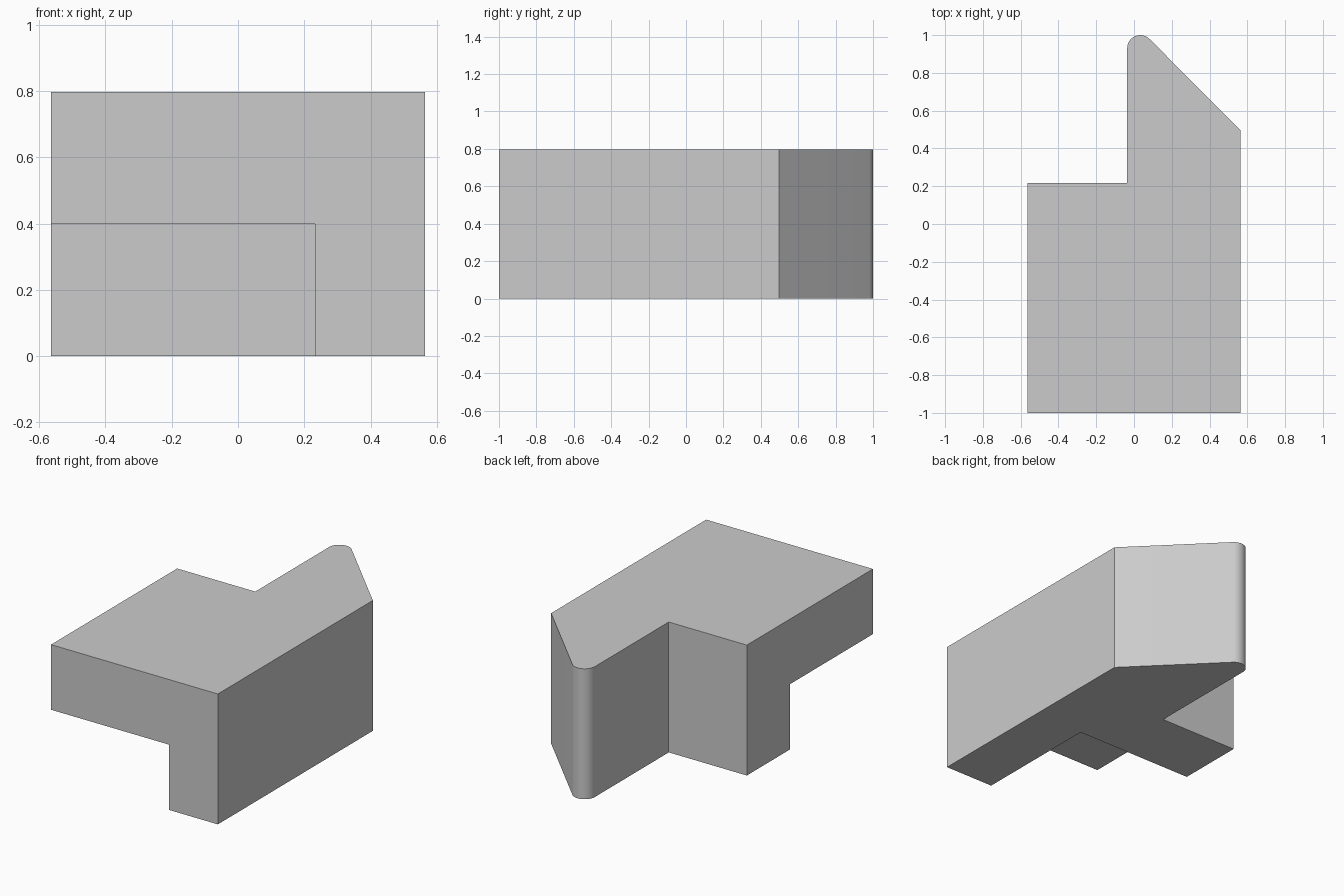
import bpy
import bmesh
from math import cos, sin, radians

cube = bpy.data.objects.get("Cube")
if cube:
    bpy.data.objects.remove(cube, do_unlink=True)

# Material
grey = bpy.data.materials.new("light grey")
grey.use_nodes = True
colour = (0.6, 0.6, 0.6, 1)
grey.diffuse_color = colour
grey.node_tree.nodes["Principled BSDF"].inputs["Base Color"].default_value = colour

# Main dimensions
SIDE = 0.564       # half width
TOP = 0.797        # full height
LEDGE = 0.399      # underside of the overhang
STEP_X = -0.036    # inner side of the rear arm
STEP_Y = 0.218     # rear face beside the arm
SLOPE_Y = 0.497    # where the slanted rear face starts
TIP_R = 0.069      # radius of the arm's tip
NOTCH_X, NOTCH_Y = 0.233, -0.2


def prism(name, outline, z0, z1):
    """Extrude a counter-clockwise outline from z0 up to z1."""
    bm = bmesh.new()
    base = bm.faces.new([bm.verts.new((x, y, z0)) for x, y in outline])
    top = bmesh.ops.extrude_face_region(bm, geom=[base])["geom"]
    bmesh.ops.translate(bm, vec=(0, 0, z1 - z0),
                        verts=[v for v in top if isinstance(v, bmesh.types.BMVert)])
    bmesh.ops.recalc_face_normals(bm, faces=bm.faces)
    mesh = bpy.data.meshes.new(name)
    bm.to_mesh(mesh)
    bm.free()
    mesh.materials.append(grey)
    obj = bpy.data.objects.new(name, mesh)
    bpy.context.collection.objects.link(obj)
    return obj


# Block outline with a slanted arm ending in a rounded tip
STEPS = 18
angles = [radians(45 + 135 * i / STEPS) for i in range(STEPS + 1)]
tip = [(STEP_X + TIP_R + TIP_R * cos(a), 1 - TIP_R + TIP_R * sin(a)) for a in angles]
outline = [(-SIDE, -1), (SIDE, -1), (SIDE, SLOPE_Y), *tip,
           (STEP_X, STEP_Y), (-SIDE, STEP_Y)]
block = prism("block", outline, 0, TOP)

# Notch under the front overhang
notch = prism("notch_cutter", [(-1, -2), (NOTCH_X, -2), (NOTCH_X, NOTCH_Y), (-1, NOTCH_Y)],
              -1, LEDGE)
cut = block.modifiers.new("notch", 'BOOLEAN')
cut.operation = 'DIFFERENCE'
cut.solver = 'EXACT'
cut.object = notch

# Apply the cut, then shade the rounded tip smooth
bpy.ops.object.select_all(action='DESELECT')
block.select_set(True)
bpy.context.view_layer.objects.active = block
bpy.ops.object.modifier_apply(modifier=cut.name)
bpy.data.objects.remove(notch, do_unlink=True)
bpy.ops.object.shade_smooth_by_angle(angle=radians(30))
